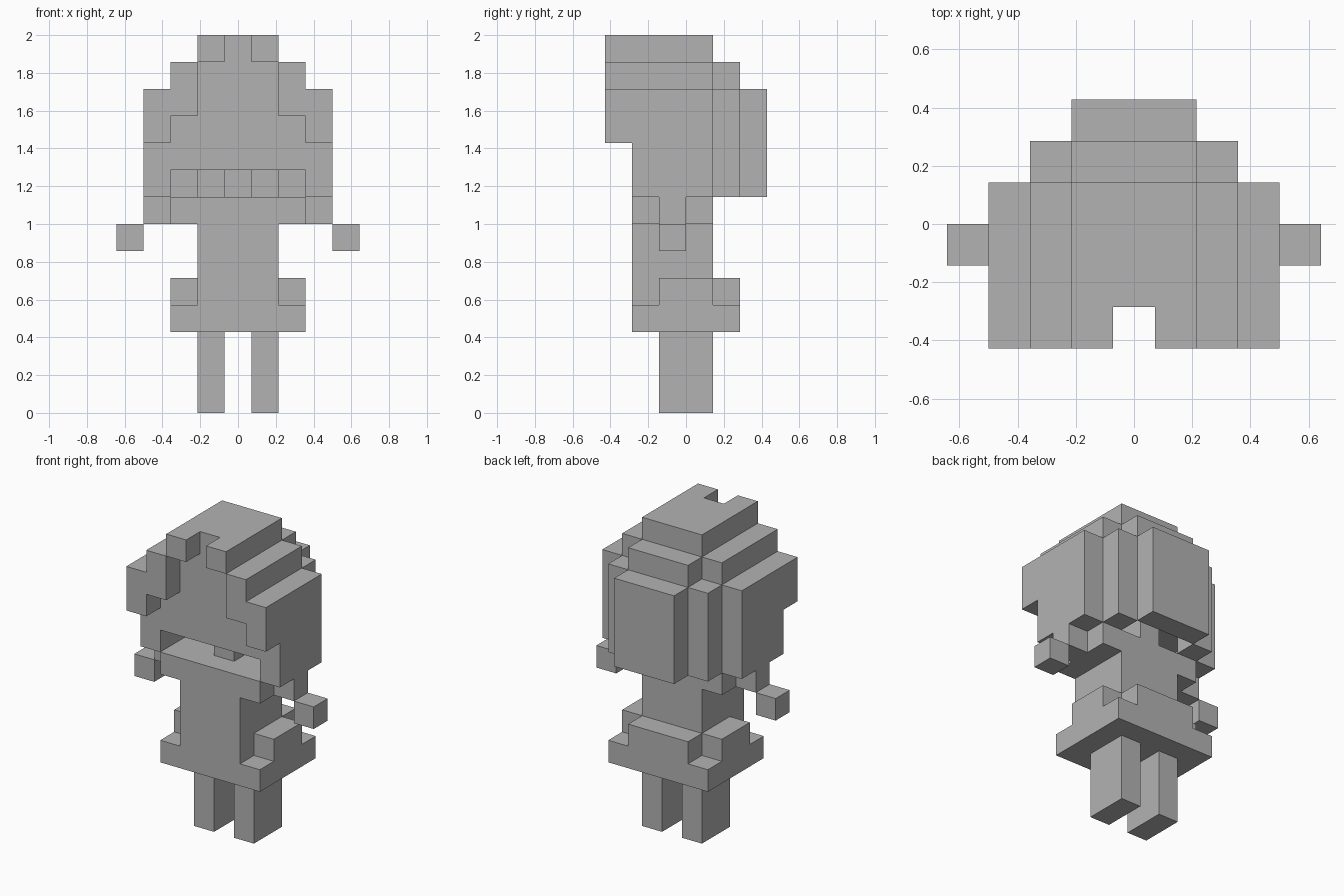
import bpy
import bmesh
from mathutils import Matrix, Vector

U = 2 / 14  # size of one cell: the figure is fourteen cells tall

default = bpy.data.objects.get("Cube")
if default:
    bpy.data.objects.remove(default, do_unlink=True)

grey = bpy.data.materials.new("plain_grey")
grey.use_nodes = True
COLOUR = (0.45, 0.45, 0.45, 1)
grey.diffuse_color = COLOUR
grey.node_tree.nodes["Principled BSDF"].inputs["Base Color"].default_value = COLOUR


def add_box(bm, xs, ys, zs):
    """Add a block spanning the given cell ranges."""
    low, high = (Vector(c) * U for c in zip(xs, ys, zs))
    matrix = Matrix.Translation((low + high) / 2) @ Matrix.Diagonal((*(high - low), 1))
    bmesh.ops.create_cube(bm, size=1, matrix=matrix)


def part(name, *boxes, sides=(1,)):
    """Make one flat-shaded object; sides=(1, -1) repeats its blocks mirrored."""
    bm = bmesh.new()
    for s in sides:
        for xs, ys, zs in boxes:
            add_box(bm, sorted(s * x for x in xs), ys, zs)
    mesh = bpy.data.meshes.new(name)
    bm.to_mesh(mesh)
    bm.free()
    mesh.materials.append(grey)
    obj = bpy.data.objects.new(name, mesh)
    bpy.context.collection.objects.link(obj)


def centred(half):
    return (-half, half)


BOTH = (1, -1)

# Limbs
for side, s in (("left", 1), ("right", -1)):
    part(side + "_leg", ((0.5, 1.5), (-1, 1), (0, 3)), sides=(s,))
    part(side + "_sleeve", ((2.5, 3.5), (-1, 0), (7, 8)), sides=(s,))
    part(side + "_hand", ((3.5, 4.5), (-1, 0), (6, 7)), sides=(s,))

# Body
part("skirt_hem", (centred(2.5), (-2, 2), (3, 4)))
part("skirt_back", (centred(1.5), (1, 2), (4, 5)))
part("skirt_hips", ((1.5, 2.5), (-1, 1), (4, 5)), sides=BOTH)
part("torso", (centred(1.5), (-2, 1), (4, 7)))
part("shoulders", (centred(2.5), (-2, 1), (7, 8)))
part("neck", (centred(0.5), (-1, 1), (8, 9)))

# Head, narrowing in steps to the crown
part("head",
     (centred(3.5), (-2, 1), (9, 12)),
     (centred(2.5), (-2, 1), (12, 13)),
     (centred(1.5), (-2, 1), (13, 14)))

# Hair: stepped fringe, side locks and rounded back
part("fringe",
     ((0.5, 1.5), (-3, -2), (13, 14)),
     ((1.5, 2.5), (-3, -2), (11, 13)),
     ((2.5, 3.5), (-3, -2), (10, 12)), sides=BOTH)
part("side_locks",
     ((2.5, 3.5), (-2, 1), (8, 9)),
     ((1.5, 2.5), (1, 2), (8, 12)), sides=BOTH)
part("back_hair",
     (centred(1.5), (1, 2), (9, 13)),
     (centred(1.5), (2, 3), (8, 12)))
